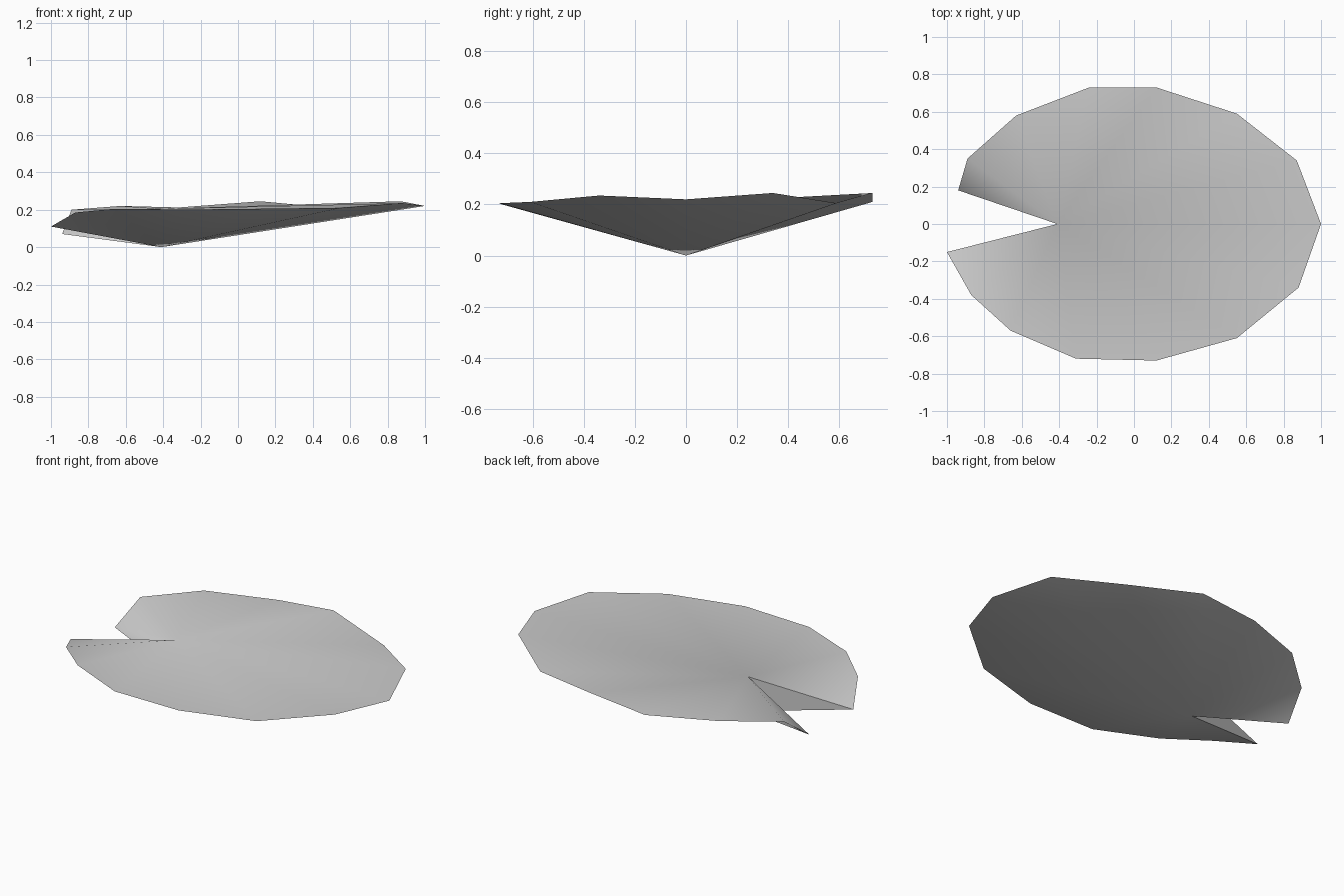
import bpy
import bmesh
from math import radians

# Remove the default object
default = bpy.data.objects.get("Cube")
if default:
    bpy.data.objects.remove(default, do_unlink=True)


def make_material(name, colour):
    material = bpy.data.materials.new(name)
    material.use_nodes = True
    material.diffuse_color = colour
    shader = next(n for n in material.node_tree.nodes if n.type == "BSDF_PRINCIPLED")
    shader.inputs["Base Color"].default_value = colour
    return material


def make_double_fan(name, top_centre, bottom_centre, rim, material):
    """Closed solid: an upper and a lower fan that share one rim, with notch walls."""
    bm = bmesh.new()
    top = bm.verts.new(top_centre)
    bottom = bm.verts.new(bottom_centre)
    edge = [bm.verts.new(point) for point in rim]
    for first, second in zip(edge, edge[1:]):
        bm.faces.new((top, second, first))
        bm.faces.new((bottom, first, second))
    # Walls on both sides of the notch
    bm.faces.new((top, edge[0], bottom))
    bm.faces.new((top, bottom, edge[-1]))
    bmesh.ops.recalc_face_normals(bm, faces=bm.faces)
    mesh = bpy.data.meshes.new(name)
    bm.to_mesh(mesh)
    bm.free()
    mesh.materials.append(material)
    obj = bpy.data.objects.new(name, mesh)
    bpy.context.collection.objects.link(obj)
    # Soft surfaces with a crisp rim
    bpy.ops.object.select_all(action="DESELECT")
    obj.select_set(True)
    bpy.context.view_layer.objects.active = obj
    bpy.ops.object.shade_smooth_by_angle(angle=radians(60))
    return obj


# Wavy leaf rim, from one lip of the notch around to the other
leaf_rim = [
    (-.94, .18, .07), (-.89, .35, .2), (-.63, .58, .22),
    (-.24, .73, .21), (.12, .73, .245), (.55, .59, .205),
    (.87, .34, .245), (1, 0, .22), (.88, -.34, .235),
    (.55, -.61, .21), (.12, -.73, .205), (-.31, -.72, .2),
    (-.66, -.57, .205), (-.87, -.38, .185), (-1, -.15, .11),
]

# Floating leaf: nearly flat above, a shallow cone below the end of the notch
leaf_grey = make_material("leaf grey", (.6, .6, .6, 1))
make_double_fan("leaf_pad", (-.41, 0, .205), (-.41, 0, 0), leaf_rim, leaf_grey)
